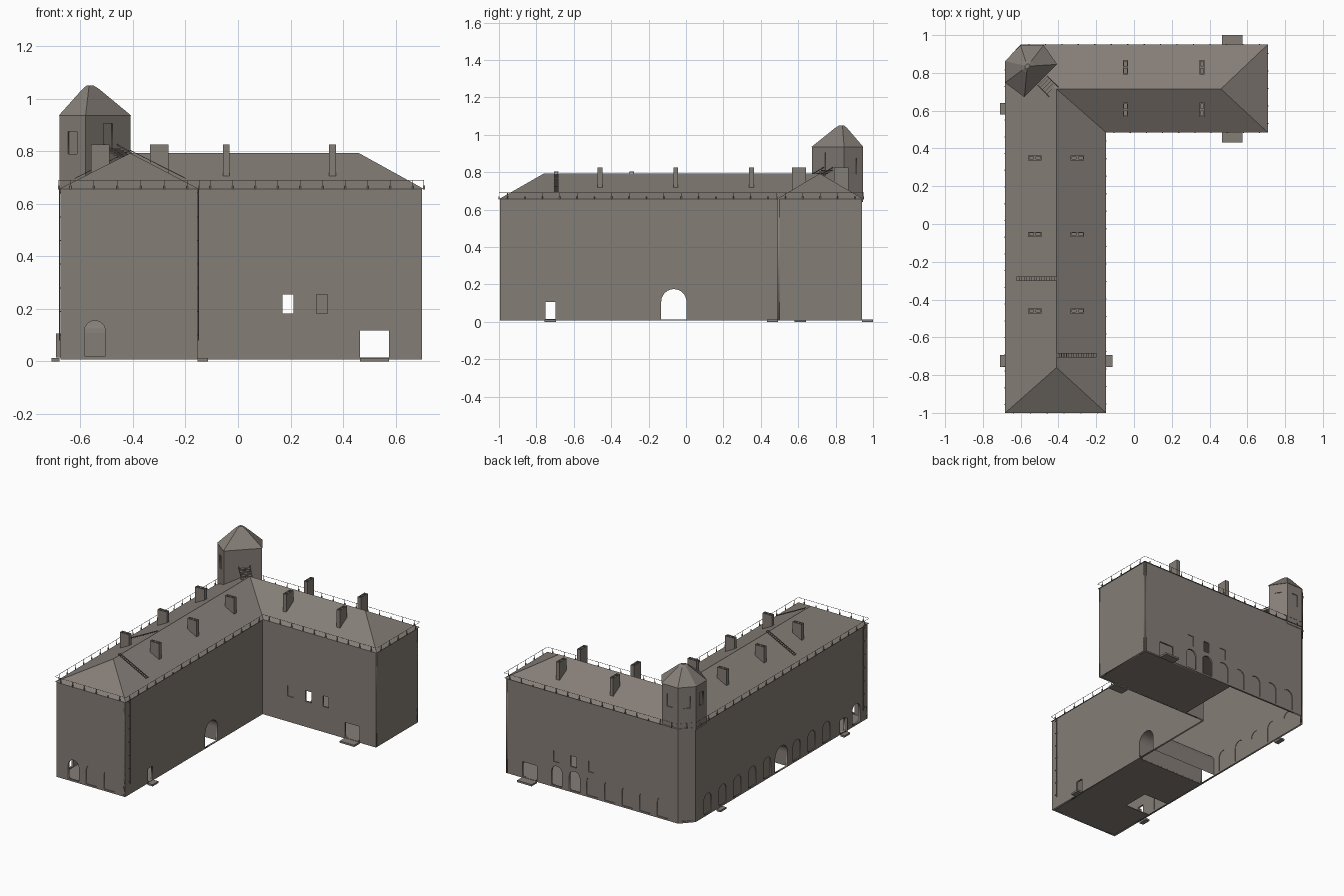
import bpy, bmesh, math
from mathutils import Vector, Matrix

if "Cube" in bpy.data.objects:
    bpy.data.objects.remove(bpy.data.objects["Cube"])

stone = bpy.data.materials.new("warm_grey_stone")
stone.diffuse_color = (0.235, 0.208, 0.185, 1)
stone.use_nodes = True
stone.node_tree.nodes["Principled BSDF"].inputs["Base Color"].default_value = stone.diffuse_color
T = 0.012                      # wall thickness
UP = Vector((0, 0, 1))


def add(name, bm):
    bmesh.ops.remove_doubles(bm, verts=bm.verts, dist=1e-5)
    bmesh.ops.recalc_face_normals(bm, faces=bm.faces)
    me = bpy.data.meshes.new(name)
    bm.to_mesh(me)
    bm.free()
    me.materials.clear()
    me.materials.append(stone)
    ob = bpy.data.objects.new(name, me)
    bpy.context.scene.collection.objects.link(ob)
    return ob


def boxes(name, items):
    """items: (centre, size, optional rotation matrix)"""
    bm = bmesh.new()
    for it in items:
        rot = it[2] if len(it) > 2 else Matrix.Identity(4)
        m = Matrix.Translation(it[0]) @ rot @ Matrix.Diagonal((*it[1], 1))
        bmesh.ops.create_cube(bm, size=1, matrix=m)
    return add(name, bm)


def bar(a, b, t=0.002):
    """box spec for a thin rod from a to b"""
    a, b = Vector(a), Vector(b)
    d = b - a
    return ((a + b) / 2, (t, t, d.length), d.to_track_quat('Z', 'Y').to_matrix().to_4x4())


def outline(u, w, z0, z1, arch=False):
    h = w / 2
    if not arch:
        return [(u - h, z0), (u + h, z0), (u + h, z1), (u - h, z1)]
    top = [(u + h * math.cos(a), z1 - h + h * math.sin(a))
           for a in (math.pi * i / 12 for i in range(13))]
    return [(u - h, z0), (u + h, z0)] + top


def plate(name, loops, p0, d, depth, thick):
    """flat outline with holes, extruded and stood up along direction d"""
    cu = bpy.data.curves.new(name, 'CURVE')
    cu.dimensions, cu.fill_mode, cu.extrude = '2D', 'BOTH', thick / 2
    for pts in loops:
        s = cu.splines.new('POLY')
        s.points.add(len(pts) - 1)
        for q, p in zip(s.points, pts):
            q.co = (p[0], p[1], 0, 1)
        s.use_cyclic_u = True
    tmp = bpy.data.objects.new(name + "_curve", cu)
    bpy.context.scene.collection.objects.link(tmp)
    me = bpy.data.meshes.new_from_object(tmp.evaluated_get(bpy.context.evaluated_depsgraph_get()))
    bpy.data.objects.remove(tmp)
    n = d.cross(UP)
    m = Matrix((d, UP, n)).transposed().to_4x4()
    m.translation = Vector((*p0, 0)) - n * (depth + thick / 2)
    me.transform(m)
    bm = bmesh.new()
    bm.from_mesh(me)
    add(name, bm)


def wall(name, p0, p1, openings=(), panels=(), z0=0.008, z1=0.656, c0=0):
    """wall with through openings and openings closed by recessed panels"""
    d = Vector((p1[0] - p0[0], p1[1] - p0[1], 0))
    length = d.length
    d.normalize()
    conv = [(abs(o[0] - c0), *o[1:]) for o in openings]
    blind = [(abs(o[0] - c0), *o[1:]) for o in panels]
    loops = [[(0, z0), (length, z0), (length, z1), (0, z1)]]
    loops += [outline(*o) for o in conv + blind]
    plate(name, loops, p0, d, 0, T)
    for o in blind:
        plate(name + "_panel", [outline(*o)], p0, d, 0.005, 0.004)


def arch(c):
    return (c, 0.08, 0.02, 0.155, True)


def window(c):
    return (c, 0.043, 0.182, 0.255)


# ---- outer walls, counter-clockwise
L, R, E, F, B, I = -0.675, -0.155, 0.70, -0.995, 0.942, 0.488
side_door = (-0.725, 0.052, 0.014, 0.107)
gate = (-0.065, 0.135, 0.012, 0.175, True)
cart_door = (0.52, 0.11, 0.014, 0.118)
wall("front_wall", (L, F), (R, F), [arch(-0.545)], [arch(-0.41), arch(-0.275)], c0=L)
wall("court_side_wall", (R, F), (R, I), [side_door, gate], c0=F)
wall("court_front_wall", (R, I), (E, I), [cart_door, window(0.19), window(0.32)], [window(0.055)], c0=R)
wall("end_wall", (E, I), (E, B))
wall("back_wall", (E, B), (-0.60, B), [cart_door, window(0.19), arch(0.315), arch(0.182)],
     [window(0.32), window(0.055)] + [arch(0.05 - 0.133 * i) for i in range(5)], c0=E)
wall("corner_wall", (-0.60, B), (L, 0.86), [], [arch(0.055)])
wall("left_wall", (L, 0.86), (L, F), [gate, side_door, arch(-0.87)],
     [arch(y) for y in (0.73, 0.57, 0.41, 0.25, 0.09, -0.23, -0.39, -0.55)], c0=0.86)

# ---- vaulted passage through the long wing
bm = bmesh.new()
prof = outline(*gate)
prof = prof[1:] + prof[:1]
rows = [[bm.verts.new((x, y, z)) for y, z in prof] for x in (L + T, R - T)]
for i in range(len(prof) - 1):
    bm.faces.new((rows[0][i], rows[0][i + 1], rows[1][i + 1], rows[1][i]))
add("passage_vault", bm)

# ---- floors
boxes("floors", [((0.34, 0.715, 0.011), (0.71, 0.45, 0.005)),
                 ((-0.415, -0.30, 0.011), (0.515, 0.33, 0.005)),
                 ((-0.32, -0.555, 0.011), (0.32, 0.19, 0.005)),
                 ((-0.415, -0.82, 0.011), (0.515, 0.34, 0.005))])

# ---- hipped roof
eave = [(-0.682, -1), (-0.148, -1), (-0.148, 0.485), (0.708, 0.485),
        (0.708, 0.95), (-0.60, 0.95), (-0.682, 0.86)]
ridge = [(-0.41, -0.76), (-0.41, 0.715), (0.46, 0.715)]
bm = bmesh.new()
v = [bm.verts.new((x, y, 0.656)) for x, y in eave] + [bm.verts.new((x, y, 0.793)) for x, y in ridge]
for f in ((0, 1, 7), (1, 2, 8, 7), (2, 3, 9, 8), (3, 4, 9), (4, 5, 8, 9), (5, 6, 8), (6, 0, 7, 8),
          (6, 5, 4, 3, 2, 1, 0)):
    bm.faces.new([v[i] for i in f])
add("roof", bm)

# ---- eave railing
rail = []
for (ax, ay), (bx, by) in zip(eave, eave[1:] + eave[:1]):
    rail.append(bar((ax, ay, 0.69), (bx, by, 0.69), 0.0016))
    n = max(1, round(math.hypot(bx - ax, by - ay) / 0.09))
    for i in range(n):
        t = (i + 0.5) / n
        x, y = ax + (bx - ax) * t, ay + (by - ay) * t
        rail.append(bar((x, y, 0.655), (x, y, 0.69)))
        rail.append(((x, y, 0.662), (0.006, 0.006, 0.014)))
boxes("eave_railing", rail)


# ---- chimneys with two flues: four rim walls, a divider and a sunken core
def chimney(x, y, sx, sy):
    out = [((x, y, 0.755), (sx, sy, 0.12))]
    t = 0.006
    for s in (-1, 1):
        out.append(((x + s * (sx - t) / 2, y, 0.82), (t, sy, 0.012)))
        out.append(((x, y + s * (sy - t) / 2, 0.82), (sx, t, 0.012)))
    out.append(((x, y, 0.82), (0.012 if sx > sy else sx, 0.012 if sy > sx else sy, 0.012)))
    return out


stacks = []
for y in (0.35, -0.055, -0.46):
    for x in (-0.525, -0.30):
        stacks += chimney(x, y, 0.07, 0.026)
for x in (-0.045, 0.36):
    for y in (0.605, 0.83):
        stacks += chimney(x, y, 0.026, 0.075)
boxes("chimneys", stacks)


# ---- roof ladders lying on the long wing's slopes
def ladder(y, x0, x1):
    def z(x):
        return 0.803 - 0.505 * abs(x + 0.41)
    out = [bar((x0, y + s, z(x0)), (x1, y + s, z(x1)), 0.003) for s in (-0.01, 0.01)]
    for i in range(17):
        x = x0 + (x1 - x0) * i / 16
        out.append(bar((x, y - 0.012, z(x)), (x, y + 0.012, z(x)), 0.003))
    return out


boxes("roof_ladders", ladder(-0.29, -0.62, -0.41) + ladder(-0.695, -0.41, -0.2))

# ---- corner tower
plan = [(-0.58, 0.675), (-0.41, 0.845), (-0.48, 0.945), (-0.60, 0.945), (-0.68, 0.862), (-0.68, 0.75)]
for i, p in enumerate(plan):
    q = plan[(i + 1) % 6]
    mid = math.dist(p, q) / 2
    win = (mid, 0.05, 0.80, 0.905) if i == 0 else (mid, 0.042, 0.79, 0.875)
    wall("tower_wall", p, q, [], [win], z0=0.64, z1=0.938)

# ---- faceted tower cap
bm = bmesh.new()
cx, cy = -0.565, 0.835
rings = [[bm.verts.new((cx + (x - cx) * s, cy + (y - cy) * s, z)) for x, y in plan]
         for s, z in ((1.02, 0.936), (0.24, 1.036), (0.1, 1.05))]
for a, b in zip(rings, rings[1:]):
    for i in range(6):
        j = (i + 1) % 6
        bm.faces.new((a[i], a[j], b[j], b[i]))
bm.faces.new(rings[-1])
bm.faces.new(rings[0][::-1])
add("tower_cap", bm)

# ---- stair from the ridge to the tower door
turn = Matrix.Rotation(math.radians(45), 4, 'Z')
steps = [((-0.43 - 0.012 * i, 0.705 + 0.012 * i, 0.778 + 0.008 * i), (0.07, 0.018, 0.006), turn)
         for i in range(5)]
for s in (-1, 1):
    o = 0.025 * s
    steps.append(bar((-0.425 + o, 0.70 + o, 0.79), (-0.485 + o, 0.76 + o, 0.825), 0.004))
boxes("tower_stair", steps)

# ---- doorsteps and an open door leaf
boxes("doorsteps", [((0.52, 0.4625, 0.006), (0.11, 0.061, 0.012)),
                    ((0.52, 0.97, 0.006), (0.11, 0.06, 0.012)),
                    ((-0.695, 0.61, 0.006), (0.03, 0.062, 0.012)),
                    ((-0.695, -0.725, 0.006), (0.03, 0.062, 0.012)),
                    ((-0.135, -0.725, 0.006), (0.04, 0.062, 0.012))])
boxes("door_leaf", [((-0.683, -0.753, 0.06), (0.018, 0.004, 0.092))])

# ---- downpipes with brackets
pipes = []
for x, s in ((R, 1), (L, -1)):
    pipes.append(bar((x + 0.004 * s, -0.945, 0.08), (x + 0.004 * s, -0.945, 0.66), 0.004))
    pipes += [((x + 0.003 * s, -0.95, 0.1 + 0.09 * i), (0.006, 0.016, 0.004)) for i in range(7)]
boxes("downpipes", pipes)
